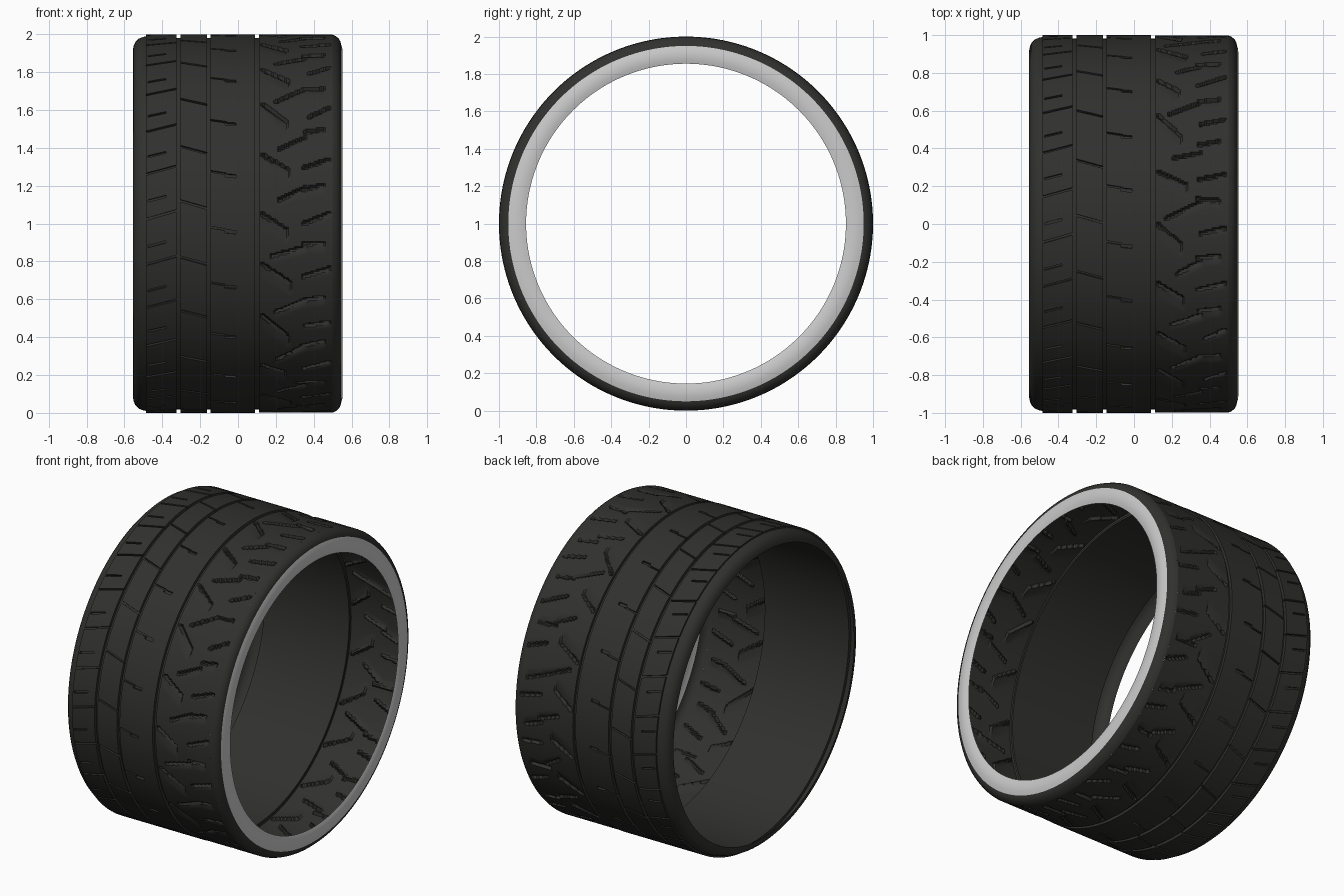
import bpy, bmesh, math, random

if "Cube" in bpy.data.objects:
    bpy.data.objects.remove(bpy.data.objects["Cube"])

random.seed(4)
SEG = 252
rubber = bpy.data.materials.new("rubber")
rubber.diffuse_color = (0.03, 0.03, 0.028, 1)
rubber.use_nodes = True
rubber.node_tree.nodes["Principled BSDF"].inputs["Base Color"].default_value = rubber.diffuse_color


def pos(x, t, r):
    """Point at axial x, angle t (0 = front, rising), radius r."""
    return (x, -r * math.cos(t), 1 + r * math.sin(t))


def make(name, verts, faces, mat=rubber):
    me = bpy.data.meshes.new(name)
    me.from_pydata(verts, [], faces)
    bm = bmesh.new()
    bm.from_mesh(me)
    bmesh.ops.recalc_face_normals(bm, faces=bm.faces)
    bm.to_mesh(me)
    bm.free()
    ob = bpy.data.objects.new(name, me)
    bpy.context.collection.objects.link(ob)
    if mat:
        me.materials.append(mat)
    return ob


def smooth(ob):
    bpy.ops.object.select_all(action='DESELECT')
    ob.select_set(True)
    bpy.context.view_layer.objects.active = ob
    bpy.ops.object.shade_smooth_by_angle(angle=math.radians(30))


def flip_if_inward(ob):
    # open sheets: make normals face away from the axis
    s = sum(f.normal.y * f.center.y + f.normal.z * (f.center.z - 1) for f in ob.data.polygons)
    if s < 0:
        ob.data.flip_normals()


def lathe(name, prof, closed=False, mat=rubber):
    n = len(prof)
    verts = [pos(x, 2 * math.pi * i / SEG, r) for i in range(SEG) for x, r in prof]
    faces = []
    for i in range(SEG):
        a, b = i * n, (i + 1) % SEG * n
        for j in range(n if closed else n - 1):
            k = (j + 1) % n
            faces.append((a + j, b + j, b + k, a + k))
    ob = make(name, verts, faces, mat)
    if not closed:
        flip_if_inward(ob)
    return ob


# three left-hand ribs with circumferential grooves, as one solid band
prof = []
for x0, x1 in ((-0.485, -0.325), (-0.305, -0.165), (-0.145, 0.09)):
    prof += [(x0, 0.981), (x0, 1.0), (x1, 1.0), (x1, 0.981)]
prof += [(0.115, 0.981), (0.115, 0.968), (-0.485, 0.968)]
tread = lathe("ribbed_tread", prof, closed=True)

# cross grooves and sipes cut into the ribs
cv, cf = [], []


def slit(x0, t0, x1, t1, w):
    b = len(cv)
    for r in (0.985, 1.03):
        for x, t in ((x0, t0 - w), (x1, t1 - w), (x1, t1 + w), (x0, t0 + w)):
            cv.append(pos(x, t, r))
    for q in ((3, 2, 1, 0), (4, 5, 6, 7), (0, 1, 5, 4), (1, 2, 6, 5), (2, 3, 7, 6), (3, 0, 4, 7)):
        cf.append(tuple(b + k for k in q))


for k in range(26):
    a = 2 * math.pi * k / 26
    slit(-0.495, a + 0.02, -0.32, a + 0.07, 0.006)
    slit(-0.475, a + 0.12, -0.38, a + 0.145, 0.006)
for k in range(21):
    a = 2 * math.pi * k / 21
    slit(-0.31, a + 0.123, -0.16, a + 0.08, 0.006)
    slit(-0.15, a - 0.018, -0.06, a - 0.033, 0.005)
    slit(-0.07, a - 0.041, -0.01, a - 0.046, 0.009)
cutter = make("groove_cutter", cv, cf, None)
cutter.hide_render = True
mod = tread.modifiers.new("grooves", 'BOOLEAN')
mod.operation = 'DIFFERENCE'
mod.solver = 'EXACT'
mod.use_self = True
mod.object = cutter
bpy.context.view_layer.objects.active = tread
tread.select_set(True)
bpy.ops.object.modifier_apply(modifier=mod.name)
bpy.data.objects.remove(cutter, do_unlink=True)

# rounded shoulders and the pale right side wall
left = lathe("left_shoulder", [(-0.48, 0.990), (-0.50, 0.987), (-0.525, 0.977),
                               (-0.542, 0.960), (-0.551, 0.940), (-0.555, 0.920)])
right = lathe("right_shoulder", [(0.50, 0.998), (0.517, 0.991), (0.532, 0.978),
                                 (0.541, 0.963), (0.544, 0.950)])
wall = lathe("side_wall", [(0.544, 0.950), (0.551, 0.925), (0.553, 0.900),
                           (0.550, 0.875), (0.544, 0.855)], mat=None)

# right-hand rib: thin sheet dented by slanted slashes, steep above and ramped below
NX, NT, CELLS = 40, 672, 21
pitch = 2 * math.pi / CELLS
slashes = []
for k in range(CELLS):
    j = lambda s: random.uniform(-s, s)
    slashes.append([
        (0.35 + j(.02), 0.02 + j(.02), 0.49, 0.07 + j(.02), 0.03),
        (0.33 + j(.02), 0.20 + j(.02), 0.46, 0.22 + j(.02), 0.05),
        (0.19 + j(.03), 0.12 + j(.02), 0.36, 0.19 + j(.02), 0.04),
        (0.12, 0.08 + j(.03), 0.26 + j(.02), -0.02 + j(.02), 0.08),
    ])


def dent(x, t):
    c = int(t // pitch)
    d = 0.0
    for k in (c - 1, c, c + 1):
        for x0, t0, x1, t1, ramp in slashes[k % CELLS]:
            if x0 <= x <= x1:
                u = (x - x0) / (x1 - x0)
                s = k * pitch + t0 + u * (t1 - t0) - t
                if 0 <= s < 0.014:
                    d = max(d, 0.018)
                elif 0 < s < ramp:
                    d = max(d, 0.015 * (1 - s / ramp) * (0.3 + 0.7 * u))
    return d


verts, faces = [], []
for i in range(NT):
    t = 2 * math.pi * i / NT
    verts.append(pos(0.11, t, 0.975))
    for j in range(NX + 1):
        x = 0.11 + 0.39 * j / NX
        verts.append(pos(x, t, 0.998 - dent(x, t)))
W = NX + 2
for i in range(NT):
    a, b = i * W, (i + 1) % NT * W
    for j in range(W - 1):
        faces.append((a + j, b + j, b + j + 1, a + j + 1))
slashed = make("slashed_tread", verts, faces)
flip_if_inward(slashed)

for ob in (tread, left, right, wall, slashed):
    smooth(ob)
